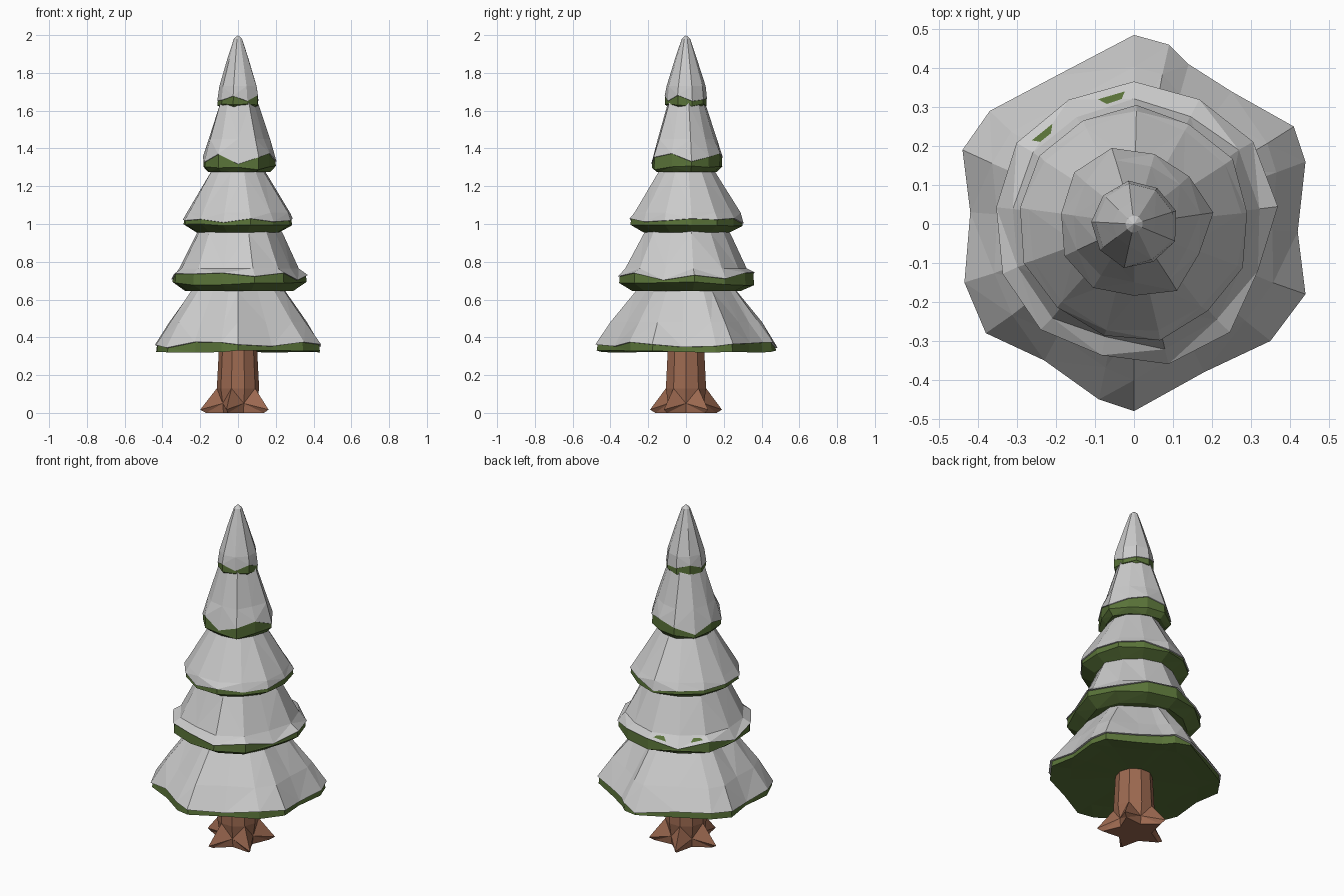
import bpy, bmesh, math, random

if "Cube" in bpy.data.objects:
    bpy.data.objects.remove(bpy.data.objects["Cube"])

random.seed(4)


def material(name, rgb):
    m = bpy.data.materials.new(name)
    m.diffuse_color = (*rgb, 1)
    m.use_nodes = True
    m.node_tree.nodes["Principled BSDF"].inputs["Base Color"].default_value = m.diffuse_color
    return m


GREEN = material("needles", (0.10, 0.17, 0.04))
BROWN = material("bark", (0.33, 0.14, 0.08))


def loft(name, rings, mat=None, bottom=None, top=None):
    """Skin equal-length rings of points, with optional centre points as caps."""
    bm = bmesh.new()
    vr = [[bm.verts.new(p) for p in ring] for ring in rings]
    n = len(vr[0])
    for a, b in zip(vr, vr[1:]):
        for i in range(n):
            j = (i + 1) % n
            bm.faces.new((a[i], a[j], b[j], b[i]))
    for point, ring in ((bottom, vr[0]), (top, vr[-1])):
        if point:
            c = bm.verts.new(point)
            for i in range(n):
                bm.faces.new((ring[i], ring[(i + 1) % n], c))
    bmesh.ops.triangulate(bm, faces=bm.faces[:])
    bmesh.ops.recalc_face_normals(bm, faces=bm.faces[:])
    me = bpy.data.meshes.new(name)
    bm.to_mesh(me)
    bm.free()
    ob = bpy.data.objects.new(name, me)
    bpy.context.collection.objects.link(ob)
    if mat:
        me.materials.append(mat)
    return ob


def wobbly_outline(n, r, amount, phase):
    pts = []
    for i in range(n):
        a = phase + math.tau * i / n
        q = r * (1 + random.uniform(-amount, amount))
        pts.append((q * math.cos(a), q * math.sin(a)))
    return pts


def scaled(outline, f, zs):
    return [(x * f, y * f, z) for (x, y), z in zip(outline, zs)]


def tier(label, outline, under, rim_low, snow, drop, apex=None):
    """Green skirt with a ragged snow cap; profiles are (outline factor, z)."""
    n = len(outline)
    low = [rim_low + random.uniform(-drop, drop) * 0.35 for _ in range(n)]
    edge = [max(snow[0][1] + random.uniform(-drop, drop), l + 0.012)
            for l in low]
    f1, z1 = snow[1]
    # snow shell
    rings = [scaled(outline, 0.93, [z - 0.004 for z in edge]),
             scaled(outline, snow[0][0], edge)]
    for f, z in snow[1:]:
        jig = 0.025 if f > 0.5 else 0.0
        rings.append([(x * f * (1 + random.uniform(-jig, jig)),
                       y * f * (1 + random.uniform(-jig, jig)), z)
                      for x, y in outline])
    loft(f"snow_{label}", rings, top=apex or (0, 0, snow[-1][1]))
    # needles below and just inside the snow
    loft(f"needles_{label}",
         [scaled(outline, under[0], [under[1]] * n),
          scaled(outline, 0.985, low),
          scaled(outline, 0.975, edge),
          scaled(outline, f1 * 0.93, [z1] * n)],
         GREEN, bottom=(0, 0, under[1] + 0.01), top=(0, 0, z1))


# lowest tier: roughly hexagonal outline
base = [(.42, -.02), (.44, .16), (.41, .25), (.25, .34), (.14, .41), (.09, .46),
        (0, .485), (-.2, .38), (-.37, .29), (-.44, .19), (-.42, .03),
        (-.435, -.15), (-.38, -.28), (-.23, -.35), (-.09, -.45), (0, -.48),
        (.18, -.38), (.35, -.3), (.44, -.18)]
tier("tier_1", base, (0.75, 0.335), 0.325,
     [(1, 0.36), (0.83, 0.48), (0.57, 0.64), (0.42, 0.75)], 0.018)

# upper tiers
tier("tier_2", wobbly_outline(13, 0.355, 0.05, math.pi / 2),
     (0.79, 0.645), 0.685,
     [(1, 0.72), (0.88, 0.765), (0.63, 0.95), (0.48, 1.04)], 0.028)
tier("tier_3", wobbly_outline(13, 0.298, 0.03, 0.1),
     (0.75, 0.955), 0.995,
     [(1, 1.015), (0.93, 1.06), (0.51, 1.27), (0.38, 1.36)], 0.016)
tier("tier_4", wobbly_outline(11, 0.195, 0.06, -math.pi / 2),
     (0.84, 1.275), 1.295,
     [(1, 1.345), (0.82, 1.45), (0.53, 1.63), (0.4, 1.70)], 0.035)
tier("tier_5", wobbly_outline(9, 0.112, 0.04, 0.3),
     (0.86, 1.62), 1.63,
     [(1, 1.665), (0.92, 1.73), (0.5, 1.88), (0.2, 1.98)], 0.018,
     apex=(0, 0, 2.0))

# trunk flaring into five pointed roots
def trunk_ring(r_tip, r_gap, z_tip, z_gap):
    ring = []
    for i in range(10):
        a = math.pi + math.tau * i / 10
        r, z = ((r_tip, z_tip), (r_gap, z_gap))[i % 2]
        ring.append((r * math.cos(a), r * math.sin(a), z))
    return ring


loft("trunk_with_roots",
     [trunk_ring(0.17, 0.095, 0.0, 0.0),
      trunk_ring(0.20, 0.10, 0.017, 0.05),
      trunk_ring(0.112, 0.112, 0.13, 0.13),
      trunk_ring(0.10, 0.10, 0.36, 0.36)],
     BROWN, bottom=(0, 0, 0), top=(0, 0, 0.36))
